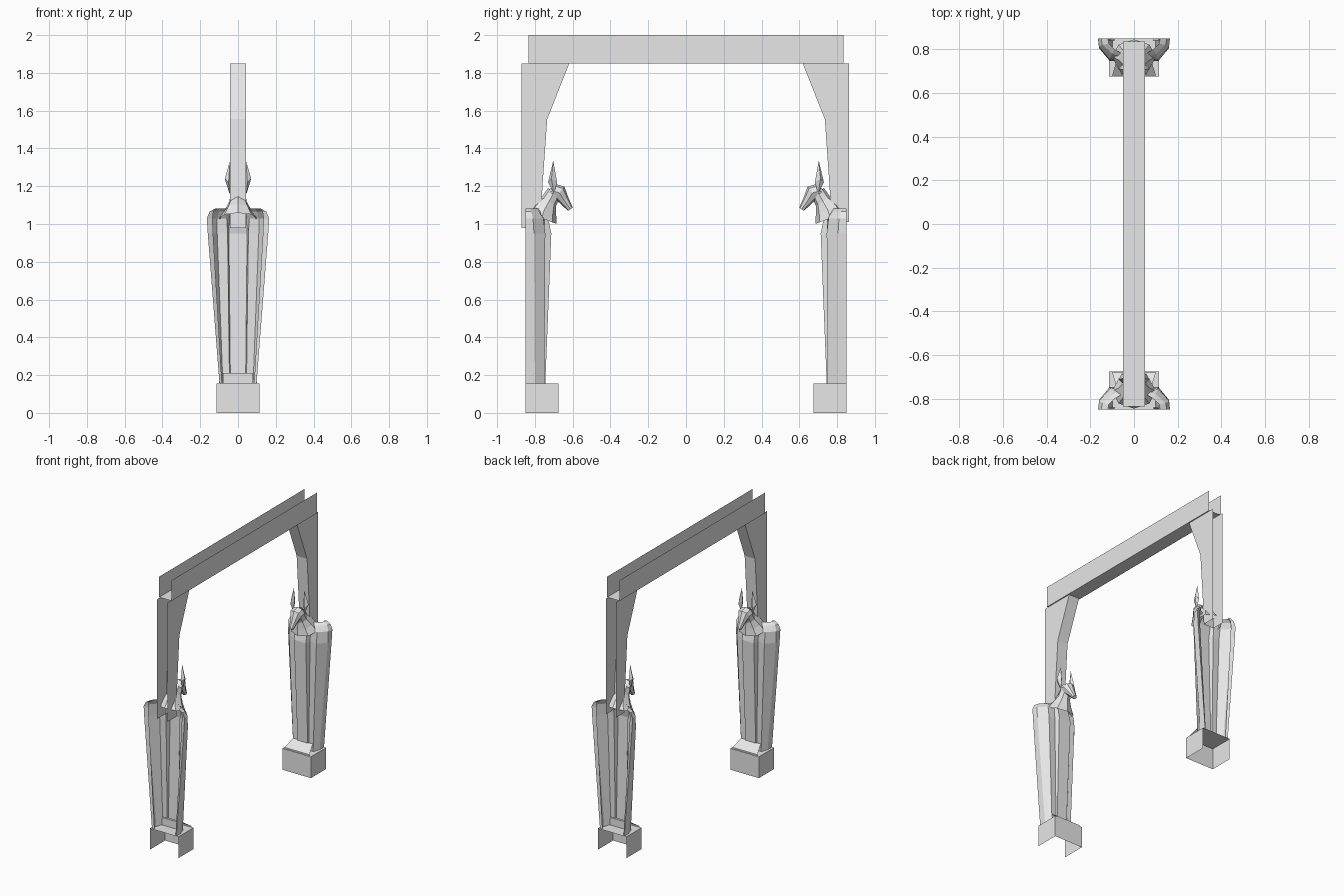
import bpy, bmesh, math
from mathutils import Vector

if "Cube" in bpy.data.objects:
    bpy.data.objects.remove(bpy.data.objects["Cube"])

stone = bpy.data.materials.new("pale grey stone")
stone.use_nodes = True
stone.diffuse_color = (0.8, 0.8, 0.8, 1)
stone.node_tree.nodes["Principled BSDF"].inputs["Base Color"].default_value = (0.8, 0.8, 0.8, 1)


def finish(name, bm):
    bmesh.ops.remove_doubles(bm, verts=bm.verts, dist=0.0005)
    mesh = bpy.data.meshes.new(name)
    bm.to_mesh(mesh)
    bm.free()
    mesh.materials.append(stone)
    obj = bpy.data.objects.new(name, mesh)
    bpy.context.collection.objects.link(obj)
    return obj


def loft(name, rings, closed=False, caps=False):
    """Skin a row of equal-length point rings."""
    bm = bmesh.new()
    rows = [[bm.verts.new(p) for p in ring] for ring in rings]
    n = len(rows[0])
    for a, b in zip(rows, rows[1:]):
        for i in range(n if closed else n - 1):
            j = (i + 1) % n
            bm.faces.new((a[i], a[j], b[j], b[i]))
    if caps:
        bm.faces.new(rows[0][::-1])
        bm.faces.new(rows[-1])
    return finish(name, bm)


def oval(centre, half_w, half_h, tilt, sides=8):
    """Oval ring across x; tilt turns its second axis in the yz plane."""
    up = Vector((0, math.cos(tilt), math.sin(tilt)))
    return [Vector((half_w * math.cos(t), 0, 0)) + Vector((0, *centre)) + up * half_h * math.sin(t)
            for t in (2 * math.pi * i / sides for i in range(sides))]


def mirrored(half, z):
    """Open section, left edge to right edge, from its half outline."""
    left = [(-x, d, z) for x, d in half]
    return left + [(x, d, z) for x, d in reversed(half)]


def trough(name, path, half_w):
    """Folded sheet: side walls and one face along the path, back left open."""
    bm = bmesh.new()
    sides = [[bm.verts.new((s * half_w, *p)) for p in path] for s in (-1, 1)]
    bm.faces.new(sides[0][::-1])
    bm.faces.new(sides[1])
    return bm, sides


# Overhead beam: two sides and an underside, open top and ends
loft("beam", [[(-0.05, y, 2), (-0.05, y, 1.85), (0.05, y, 1.85), (0.05, y, 2)]
              for y in (-0.835, 0.835)])


def statue(tag):
    """Guardian built with its open back at y = 0, facing +y."""
    parts = []
    # Plinth
    bm = bmesh.new()
    bmesh.ops.create_cube(bm, size=1)
    for v in bm.verts:
        v.co = (v.co.x * 0.23, (v.co.y + 0.5) * 0.175, (v.co.z + 0.5) * 0.155)
    opened = [f for f in bm.faces if f.normal.y < -0.9 or f.normal.z < -0.9]
    bmesh.ops.delete(bm, geom=opened, context="FACES_ONLY")
    parts.append(finish(tag + "_plinth", bm))

    # Feet
    parts.append(loft(tag + "_feet", [
        [(s * 0.08, 0.09, 0.155), (s * 0.08, 0.09, 0.21), (s * 0.08, 0.105, 0.21),
         (s * 0.1, 0.17, 0.165), (s * 0.1, 0.17, 0.155)] for s in (-1, 1)]))

    # Robed body shell with rim, arms and central ridge
    levels = {
        0.155: [(0.085, 0.01), (0.098, 0), (0.098, 0.05), (0.08, 0.1), (0.045, 0.1), (0.04, 0.105)],
        0.95: [(0.132, 0.012), (0.16, 0), (0.16, 0.045), (0.11, 0.105), (0.055, 0.1), (0.048, 0.137)],
        1.03: [(0.135, 0.012), (0.165, 0), (0.16, 0.04), (0.11, 0.095), (0.06, 0.1), (0.045, 0.12)],
        1.065: [(0.13, 0.01), (0.15, 0), (0.145, 0.03), (0.1, 0.07), (0.06, 0.085), (0.04, 0.1)],
        1.082: [(0.105, 0.01), (0.12, 0), (0.115, 0.025), (0.09, 0.05), (0.055, 0.07), (0.035, 0.08)],
    }
    parts.append(loft(tag + "_body", [mirrored(h, z) for z, h in levels.items()]))

    # Neck sweeping forward from the back rim
    parts.append(loft(tag + "_neck", [
        oval((0.085, 1.03), 0.1, 0.085, -0.35),
        oval((0.1, 1.075), 0.07, 0.07, -0.45),
        oval((0.125, 1.12), 0.045, 0.045, -0.6),
        oval((0.15, 1.165), 0.04, 0.04, -0.7)], closed=True))

    # Head tapering to a long muzzle
    parts.append(loft(tag + "_head", [
        oval((0.118, 1.165), 0.025, 0.02, 1.2),
        oval((0.145, 1.175), 0.045, 0.04, 1.1),
        oval((0.18, 1.165), 0.045, 0.042, 0.9),
        oval((0.205, 1.125), 0.028, 0.027, 0.6),
        oval((0.238, 1.078), 0.015, 0.015, 0.6)], closed=True, caps=True))

    # Upright pointed ears
    for s, side in ((-1, "right"), (1, "left")):
        bm = bmesh.new()
        tip = bm.verts.new((s * 0.042, 0.147, 1.335))
        rim = [bm.verts.new(p) for p in ((s * 0.07, 0.138, 1.24), (s * 0.05, 0.12, 1.22),
                                         (s * 0.035, 0.148, 1.24), (s * 0.055, 0.168, 1.22))]
        foot = bm.verts.new((s * 0.045, 0.15, 1.16))
        for i in range(4):
            bm.faces.new((tip, rim[i], rim[(i + 1) % 4]))
            bm.faces.new((foot, rim[(i + 1) % 4], rim[i]))
        bmesh.ops.recalc_face_normals(bm, faces=bm.faces)
        parts.append(finish(f"{tag}_{side}_ear", bm))
    return parts


def post(tag, outer, foot):
    """Post rising behind the guardian, flaring into a bracket under the beam."""
    path = [(outer, foot), (0.08, foot), (0.09, 1.2), (0.115, 1.555), (0.232, 1.85), (outer, 1.85)]
    bm, (a, b) = trough(tag, path, 0.042)
    for i in range(1, 4):
        bm.faces.new((a[i], a[i + 1], b[i + 1], b[i]))
    return finish(tag + "_post", bm)


# Two facing ends, the second turned half a circle
for tag, turn, outer, foot in (("front", 0, -0.02, 0.98), ("back", math.pi, -0.013, 1.01)):
    for obj in statue(tag) + [post(tag, outer, foot)]:
        obj.rotation_euler.z = turn
        obj.location.y = -0.85 * math.cos(turn)
